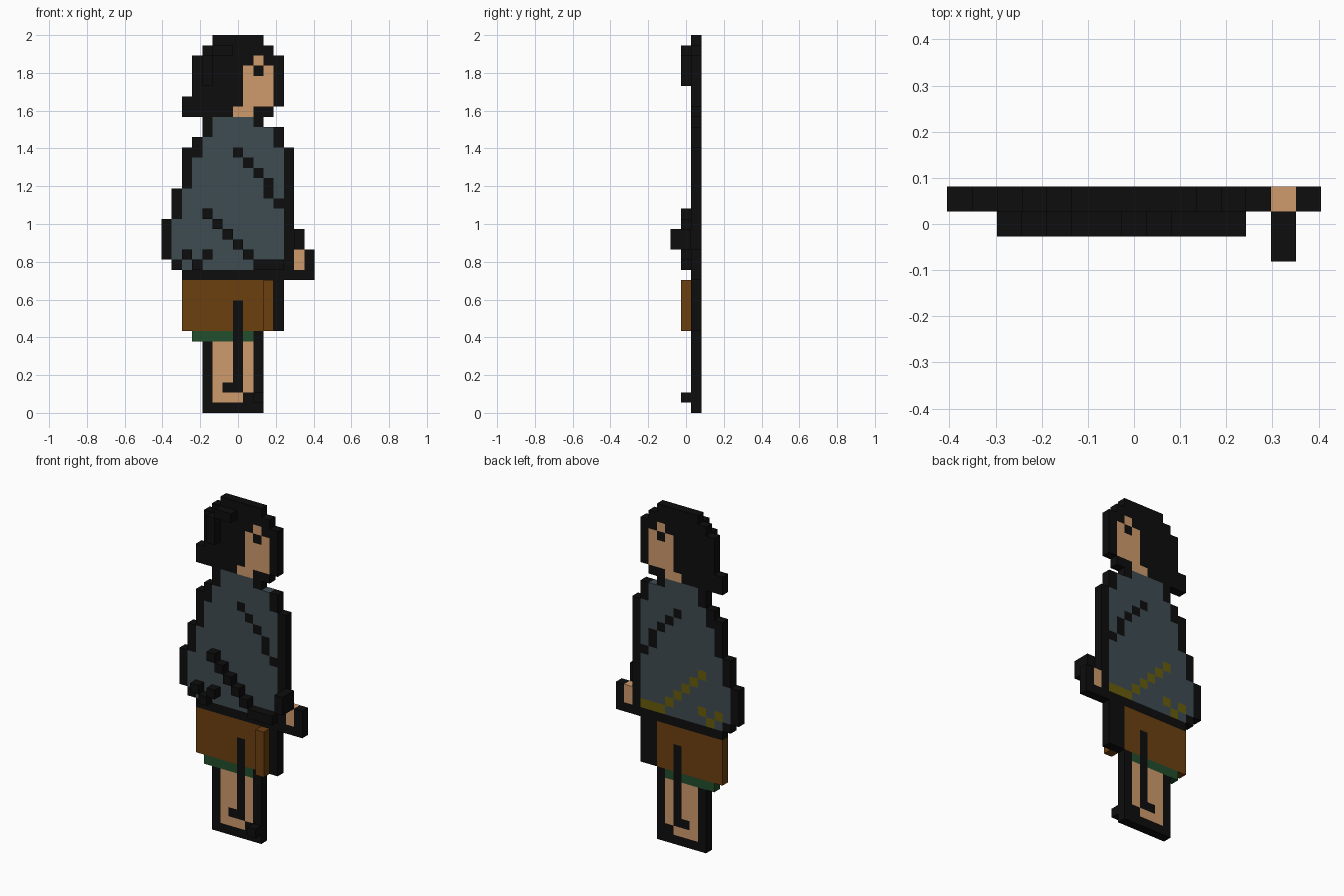
import bpy, bmesh

if "Cube" in bpy.data.objects:
    bpy.data.objects.remove(bpy.data.objects["Cube"])

# Block figure: 15 columns x 37 rows x 3 layers of cubes (row 0 is the top)
U = 2 / 37
BACK, MID, FRONT = 0, 1, 2


def srgb(r, g, b):
    lin = [(v / 255 / 12.92) if v < 10 else ((v / 255 + 0.055) / 1.055) ** 2.4 for v in (r, g, b)]
    return (*lin, 1.0)


COLORS = {
    "black": srgb(13, 13, 13),
    "skin": srgb(206, 155, 108),
    "slate cloth": srgb(62, 76, 82),
    "brown cloth": srgb(108, 64, 16),
    "green cloth": srgb(34, 78, 44),
    "olive trim": srgb(104, 93, 12),
}
MATS = {}
for cname, col in COLORS.items():
    m = bpy.data.materials.new(cname)
    m.diffuse_color = col
    m.use_nodes = True
    m.node_tree.nodes["Principled BSDF"].inputs["Base Color"].default_value = m.diffuse_color
    MATS[cname] = m

cells = {}      # (col, row, layer) -> part name
part_mat = {}


def paint(part, color, layer, *rects):
    """Fill rectangles (first col, last col, first row, last row); later parts replace earlier ones."""
    part_mat[part] = color
    for c0, c1, r0, r1 in rects:
        for c in range(c0, c1 + 1):
            for r in range(r0, r1 + 1):
                cells[(c, r, layer)] = part


# Head
paint("hair", "black", BACK, (5, 9, 0, 0), (4, 10, 1, 1), (3, 11, 2, 5), (2, 11, 6, 6), (2, 10, 7, 7))
paint("hair_strand", "black", MID, (5, 6, 1, 1), (4, 4, 2, 4))
paint("face", "skin", BACK, (9, 9, 2, 2), (8, 10, 3, 6), (7, 8, 7, 7))
paint("eye", "black", BACK, (9, 9, 3, 3))

# Poncho with its dark border
paint("poncho_border", "black", BACK, (4, 9, 8, 8), (4, 11, 9, 9), (3, 11, 10, 10), (2, 12, 11, 14),
      (1, 12, 15, 17), (0, 12, 18, 21), (1, 12, 22, 22), (2, 14, 23, 23))
paint("poncho", "slate cloth", BACK, (5, 8, 8, 8), (5, 10, 9, 9), (4, 10, 10, 10), (4, 11, 11, 11),
      (3, 11, 12, 14), (2, 11, 15, 17), (1, 11, 18, 21), (2, 8, 22, 22))

# Shoulder fold: diagonal dark stroke
paint("poncho_fold", "black", BACK, *[(7 + i, 7 + i, 11 + i, 11 + i) for i in range(4)],
      (10, 10, 15, 15), (11, 11, 16, 16))

# Lower trim: olive behind, dark raised blocks in front
trim = [(4 + i, 4 + i, 17 + i, 17 + i) for i in range(5)]
trim += [(9, 11, 22, 22), (2, 2, 21, 21), (3, 3, 22, 22), (4, 4, 21, 21)]
paint("poncho_trim", "olive trim", BACK, *trim)
paint("raised_trim", "black", MID, *trim)

# Hand and cuff
paint("hand_border", "black", BACK, (14, 14, 21, 22))
paint("hand", "skin", BACK, (13, 13, 21, 22))
for layer in (MID, FRONT):
    paint("cuff", "black", layer, (13, 13, 19, 20))

# Skirt
paint("skirt_border", "black", BACK, (10, 11, 24, 28))
paint("skirt", "brown cloth", BACK, (2, 9, 24, 28))
paint("skirt_panel", "brown cloth", MID, (10, 10, 24, 28))

# Legs and hem
paint("leg_border", "black", BACK, (4, 9, 29, 36))
paint("hem", "green cloth", BACK, (3, 8, 29, 29))
paint("legs", "skin", BACK, (5, 8, 30, 34), (5, 7, 35, 35))
paint("leg_divider", "black", BACK, (7, 7, 26, 34), (6, 6, 34, 34))
paint("shoe_tip", "black", MID, (9, 9, 35, 35))

# Build one object per part, keeping only the exposed cube faces
DIRS = {(1, 0, 0): ((1, 0, 0), (1, 1, 0), (1, 1, 1), (1, 0, 1)),
        (-1, 0, 0): ((0, 0, 0), (0, 0, 1), (0, 1, 1), (0, 1, 0)),
        (0, 1, 0): ((0, 1, 0), (0, 1, 1), (1, 1, 1), (1, 1, 0)),
        (0, -1, 0): ((0, 0, 0), (1, 0, 0), (1, 0, 1), (0, 0, 1)),
        (0, 0, 1): ((0, 0, 1), (1, 0, 1), (1, 1, 1), (0, 1, 1)),
        (0, 0, -1): ((0, 0, 0), (0, 1, 0), (1, 1, 0), (1, 0, 0))}

for part, color in part_mat.items():
    bm = bmesh.new()
    for (c, r, layer), owner in cells.items():
        if owner != part:
            continue
        for (dx, dy, dz), corners in DIRS.items():
            if (c + dx, r - dz, layer - dy) in cells:
                continue
            bm.faces.new([bm.verts.new(((c - 7.5 + x) * U, (0.5 - layer + y) * U, (36 - r + z) * U))
                          for x, y, z in corners])
    bmesh.ops.remove_doubles(bm, verts=bm.verts, dist=0.001)
    me = bpy.data.meshes.new(part)
    bm.to_mesh(me)
    bm.free()
    me.materials.append(MATS[color])
    bpy.context.collection.objects.link(bpy.data.objects.new(part, me))
